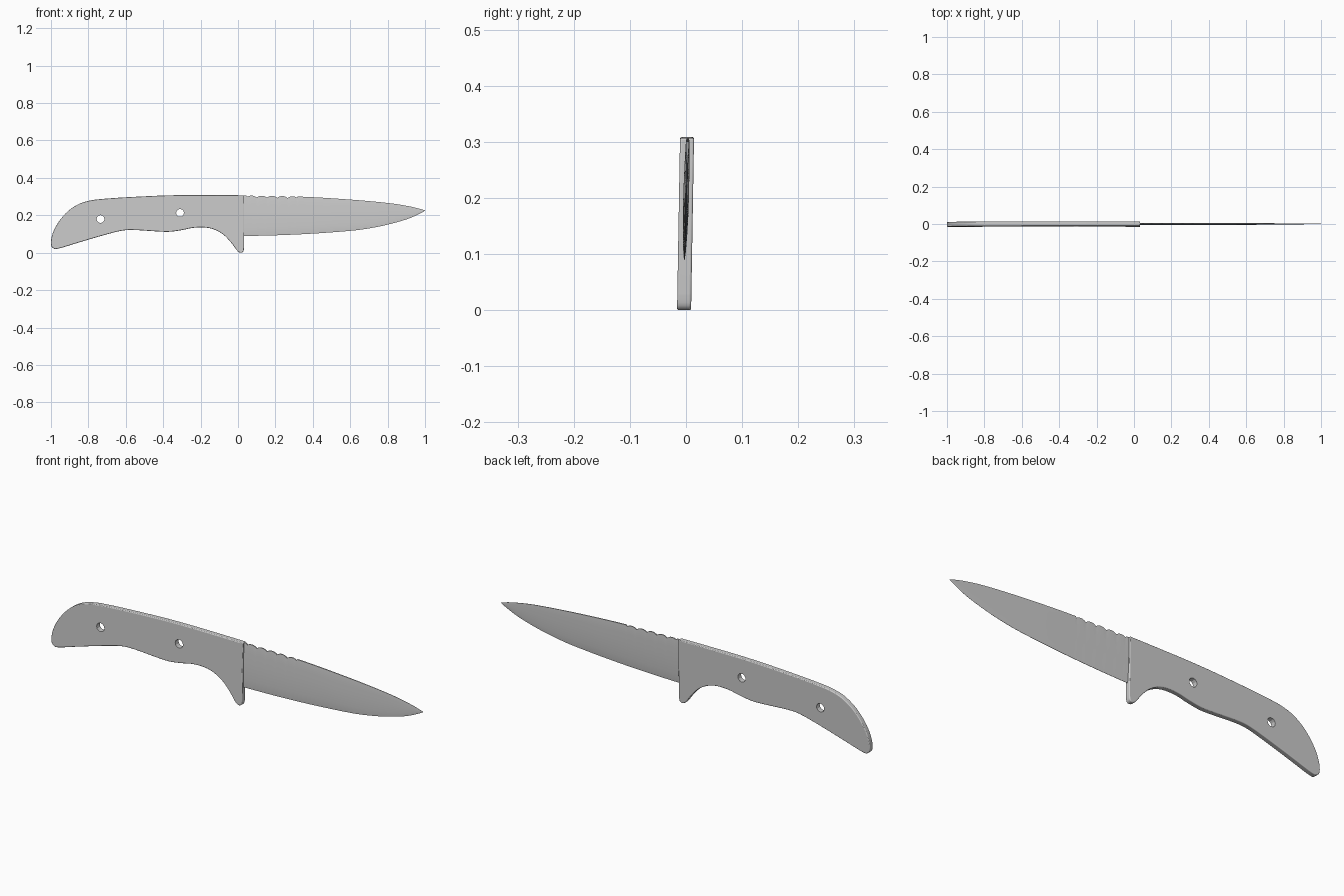
import bpy, bmesh, math

if "Cube" in bpy.data.objects:
    bpy.data.objects.remove(bpy.data.objects["Cube"])


def spline(pts, steps):
    """Catmull-Rom curve through 2D points, open ended."""
    p = [pts[0]] + pts + [pts[-1]]
    out = []
    for i in range(1, len(p) - 2):
        a, b, c, d = p[i - 1:i + 3]
        for s in range(steps):
            t = s / steps
            out.append(tuple(0.5 * (2 * b[k] + (c[k] - a[k]) * t
                       + (2 * a[k] - 5 * b[k] + 4 * c[k] - d[k]) * t ** 2
                       + (3 * b[k] - a[k] - 3 * c[k] + d[k]) * t ** 3) for k in (0, 1)))
    return out + [pts[-1]]


def interp(pts, x):
    """Height of a left-to-right polyline at x."""
    for (x0, z0), (x1, z1) in zip(pts, pts[1:]):
        if x <= x1:
            return z0 + (z1 - z0) * (x - x0) / (x1 - x0)
    return pts[-1][1]


def finish(name, bm):
    bmesh.ops.recalc_face_normals(bm, faces=bm.faces)
    me = bpy.data.meshes.new(name)
    bm.to_mesh(me)
    bm.free()
    ob = bpy.data.objects.new(name, me)
    bpy.context.collection.objects.link(ob)
    bpy.ops.object.select_all(action='DESELECT')
    bpy.context.view_layer.objects.active = ob
    ob.select_set(True)
    bpy.ops.object.shade_smooth_by_angle(angle=math.radians(35))
    return ob


# Handle with finger guard: slightly leaning slab
outline = spline([(0.033, 0.307), (-0.31, 0.308), (-0.55, 0.299), (-0.72, 0.288),
                  (-0.80, 0.277), (-0.86, 0.256), (-0.92, 0.212), (-0.97, 0.148),
                  (-0.995, 0.09), (-1.0, 0.045), (-0.988, 0.024), (-0.96, 0.022),
                  (-0.85, 0.055), (-0.72, 0.093), (-0.62, 0.118), (-0.55, 0.121),
                  (-0.45, 0.115), (-0.37, 0.112), (-0.30, 0.121), (-0.24, 0.133),
                  (-0.18, 0.135), (-0.13, 0.125), (-0.08, 0.098), (-0.04, 0.058),
                  (-0.01, 0.018), (0.003, 0.004), (0.018, 0.0), (0.029, 0.008),
                  (0.033, 0.03)], 4)
bm = bmesh.new()
lean = lambda z: 0.017 * (z - 0.2)
sides = [[bm.verts.new((x, y + lean(z), z)) for x, z in outline] for y in (-0.0125, 0.0125)]
for ring in sides:
    bm.faces.new(ring)
n = len(outline)
for i in range(n):
    j = (i + 1) % n
    bm.faces.new((sides[0][i], sides[0][j], sides[1][j], sides[1][i]))
handle = finish("handle", bm)
bev = handle.modifiers.new("soft_edges", 'BEVEL')
bev.width = 0.0035
bev.segments = 3
bev.limit_method = 'ANGLE'
bev.angle_limit = math.radians(50)

# Two rivet holes
for i, (x, z) in enumerate([(-0.735, 0.18), (-0.31, 0.213)]):
    bpy.ops.mesh.primitive_cylinder_add(vertices=12, radius=0.021, depth=0.1,
                                        location=(x, 0, z), rotation=(math.pi / 2, 0, 0))
    cutter = bpy.context.object
    cutter.name = f"hole_cutter_{i + 1}"
    cutter.hide_render = True
    cutter.hide_set(True)
    cut = handle.modifiers.new("rivet_hole", 'BOOLEAN')
    cut.operation = 'DIFFERENCE'
    cut.solver = 'EXACT'
    cut.object = cutter

# Blade: thin lens section swept between spine and cutting edge
spine = spline([(0.02, 0.306), (0.33, 0.300), (0.6, 0.284), (0.8, 0.266),
                (0.9, 0.251), (0.96, 0.238), (1.0, 0.226)], 6)
edge = spline([(0.02, 0.089), (0.2, 0.093), (0.4, 0.102), (0.6, 0.117), (0.7, 0.130),
               (0.8, 0.150), (0.9, 0.178), (0.96, 0.203), (1.0, 0.224)], 6)
section = [(0, 0.0006), (0.06, 0.0022), (0.2, 0.0038), (0.4, 0.005), (0.6, 0.005),
           (0.8, 0.0043), (0.94, 0.0035), (1, 0.0025)]
xs = [0.02 + 0.005 * i for i in range(63)]
xs += [0.33 + 0.67 * (i / 30) ** 0.9 for i in range(1, 31)]
bm = bmesh.new()
rings = []
for x in xs:
    lo, hi = interp(edge, x), interp(spine, x)
    if 0.045 < x < 0.32:  # thumb notches along the spine
        hi -= 0.010 * (1 - abs(math.sin(math.pi * (x - 0.045) / 0.055))) ** 1.3
    w = min(1, 0.2 + (1 - x) * 1.6)
    loop = [(t, -h * w) for t, h in section] + [(t, h * w) for t, h in reversed(section)]
    rings.append([bm.verts.new((x, y + 0.028 * (lo + t * (hi - lo) - 0.195),
                                lo + t * (hi - lo))) for t, y in loop])
for a, b in zip(rings, rings[1:]):
    for i in range(len(a)):
        j = (i + 1) % len(a)
        bm.faces.new((a[i], a[j], b[j], b[i]))
bm.faces.new(rings[0])
bm.faces.new(rings[-1])
finish("blade", bm)
